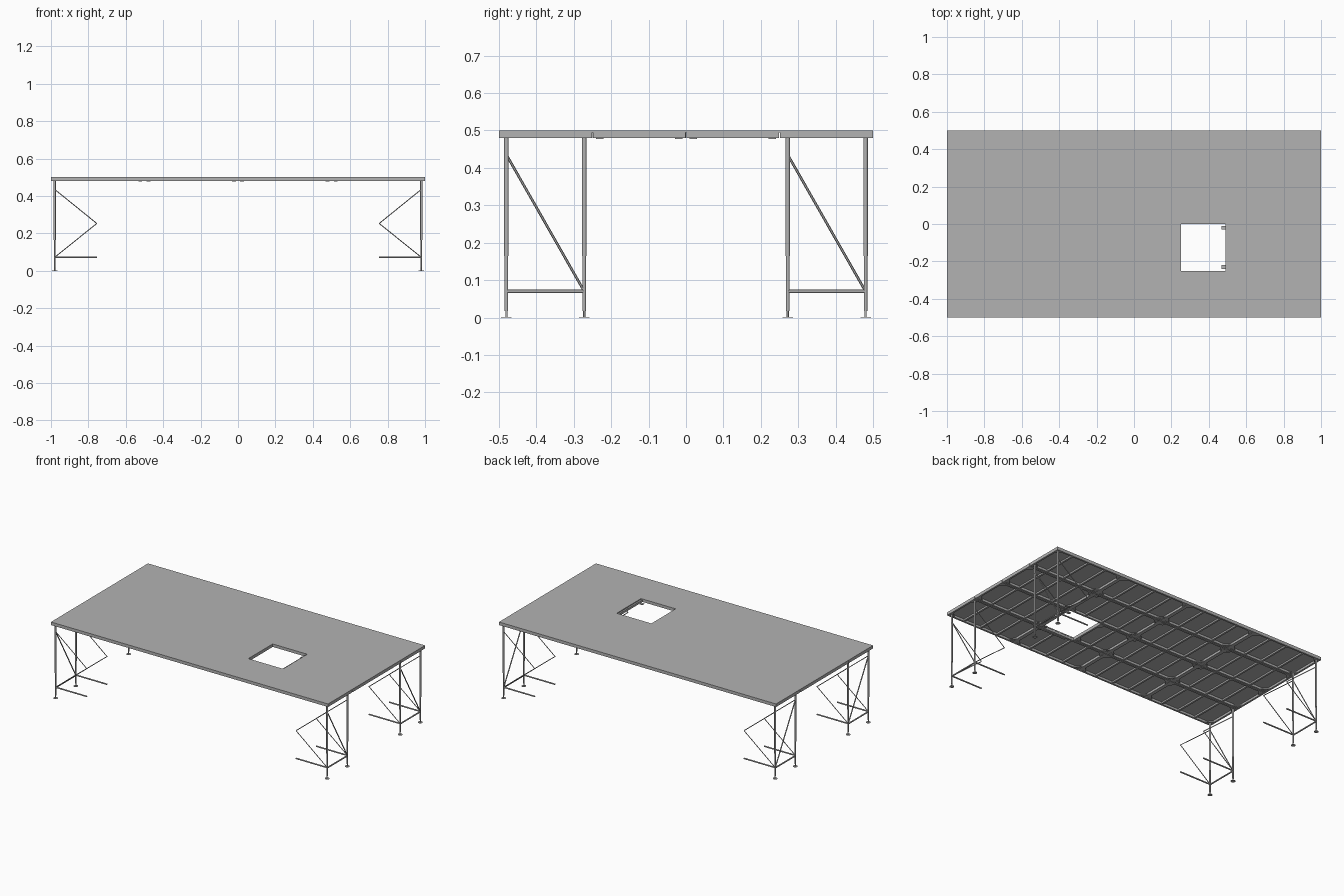
import bpy, bmesh
from mathutils import Vector, Matrix

if "Cube" in bpy.data.objects:
    bpy.data.objects.remove(bpy.data.objects["Cube"])

grey = bpy.data.materials.new("steel_grey")
grey.use_nodes = True
GREY = (0.45, 0.45, 0.45, 1)
grey.diffuse_color = GREY
grey.node_tree.nodes["Principled BSDF"].inputs["Base Color"].default_value = GREY


def finish(name, bm):
    mesh = bpy.data.meshes.new(name)
    bmesh.ops.recalc_face_normals(bm, faces=bm.faces)
    bm.to_mesh(mesh)
    bm.free()
    mesh.materials.append(grey)
    ob = bpy.data.objects.new(name, mesh)
    bpy.context.collection.objects.link(ob)
    return ob


def box(bm, lo, hi):
    lo, hi = Vector(lo), Vector(hi)
    m = Matrix.Translation((lo + hi) / 2) @ Matrix.Diagonal((*(hi - lo), 1))
    bmesh.ops.create_cube(bm, size=1, matrix=m)


def rod(bm, a, b, r, sides=8):
    a, b = Vector(a), Vector(b)
    d = b - a
    m = Matrix.Translation((a + b) / 2) @ d.to_track_quat("Z", "Y").to_matrix().to_4x4()
    bmesh.ops.create_cone(bm, cap_ends=True, segments=sides, radius1=r, radius2=r,
                          depth=d.length, matrix=m)


def gusset(bm, x, y, sx, sy, size, z0, z1):
    pts = [(x, y), (x + sx * size, y), (x, y + sy * size)]
    face = bm.faces.new([bm.verts.new((px, py, z0)) for px, py in pts])
    ext = bmesh.ops.extrude_face_region(bm, geom=[face])
    verts = [v for v in ext["geom"] if isinstance(v, bmesh.types.BMVert)]
    bmesh.ops.translate(bm, verts=verts, vec=(0, 0, z1 - z0))


TOP, SKIN, BOTTOM = 0.5, 0.494, 0.48
CELL = 0.25

# Deck skin: a grid of square cells with the hatch opening removed
bm = bmesh.new()
bmesh.ops.create_grid(bm, x_segments=8, y_segments=4, size=1,
                      matrix=Matrix.Translation((0, 0, SKIN)) @ Matrix.Diagonal((1, 0.5, 1, 1)))
hatch = [f for f in bm.faces
         if 0.25 < f.calc_center_median().x < 0.5 and -0.25 < f.calc_center_median().y < 0]
bmesh.ops.delete(bm, geom=hatch, context="FACES")
bmesh.ops.solidify(bm, geom=bm.faces[:], thickness=TOP - SKIN)
deck = finish("deck_skin", bm)
zs = [v.co.z for v in deck.data.vertices]
for v in deck.data.vertices:
    v.co.z += TOP - max(zs)

# Panel frames, cross ribs and corner gussets under the deck
frames, ribs, gussets = bmesh.new(), bmesh.new(), bmesh.new()
W, GAP = 0.012, 0.0015
for i in range(4):
    for j in range(4):
        x0, y0 = -1 + 0.5 * i, -0.5 + CELL * j
        half = i == 2 and j == 1          # the panel shortened by the hatch
        x1, y1 = x0 + (CELL if half else 0.5), y0 + CELL
        ya = y0 + (GAP if j else 0)
        yb = y1 - (GAP if j < 3 else 0)
        for y in (ya, yb - W):
            box(frames, (x0, y, BOTTOM), (x1, y + W, SKIN))
        for x in (x0, x1 - W):
            box(frames, (x, ya + W, BOTTOM), (x + W, yb - W, SKIN))
        count = 1 if half else 3
        for k in range(count):
            x = x0 + (x1 - x0) * (k + 1) / (count + 1)
            box(ribs, (x - 0.006, ya + W, 0.484), (x + 0.006, yb - W, SKIN))
        for x, sx in ((x0 + W, 1), (x1 - W, -1)):
            for y, sy in ((ya + W, 1), (yb - W, -1)):
                gusset(gussets, x, y, sx, sy, 0.035, 0.482, 0.488)
# Far rim of the hatch opening
box(frames, (0.49, -0.25, BOTTOM), (0.5, 0, SKIN))
finish("panel_frames", frames)
finish("panel_ribs", ribs)
finish("corner_gussets", gussets)

# Small coupling plates where panel corners meet
bm = bmesh.new()
for x in (-0.5, 0, 0.5):
    for y in (-0.23, -0.02, 0.02, 0.23):
        for s in (-1, 1):
            box(bm, (x + s * 0.022 - 0.01, y - 0.01, 0.477), (x + s * 0.022 + 0.01, y + 0.01, BOTTOM))
finish("coupling_plates", bm)

# Braced leg pairs at each end
legs, feet, braces = bmesh.new(), bmesh.new(), bmesh.new()
for sx in (-1, 1):
    x, xin = sx * 0.98, sx * 0.755
    for ya, yb in ((-0.48, -0.272), (0.272, 0.48)):
        for y in (ya, yb):
            rod(legs, (x, y, 0.165), (x, y, BOTTOM + 0.005), 0.006, 12)
            rod(legs, (x, y, 0.018), (x, y, 0.17), 0.0048, 12)
            rod(feet, (x, y, 0.002), (x, y, 0.02), 0.003)
            rod(feet, (x, y, 0), (x, y, 0.002), 0.014, 16)
            # Folded side brace and lower rail reaching inward
            rod(braces, (x, y, 0.435), (xin, y, 0.253), 0.0025, 6)
            rod(braces, (xin, y, 0.253), (x, y, 0.072), 0.0025, 6)
            rod(braces, (x, y, 0.072), (xin, y, 0.072), 0.0045)
        rod(braces, (x, ya, 0.07), (x, yb, 0.07), 0.0045)
        rod(braces, (x, ya, 0.435), (x, yb, 0.07), 0.0035, 6)
for name, mesh in (("legs", legs), ("foot_plates", feet), ("leg_braces", braces)):
    ob = finish(name, mesh)
    bpy.ops.object.select_all(action="DESELECT")
    ob.select_set(True)
    bpy.context.view_layer.objects.active = ob
    bpy.ops.object.shade_smooth_by_angle(angle=0.9)
